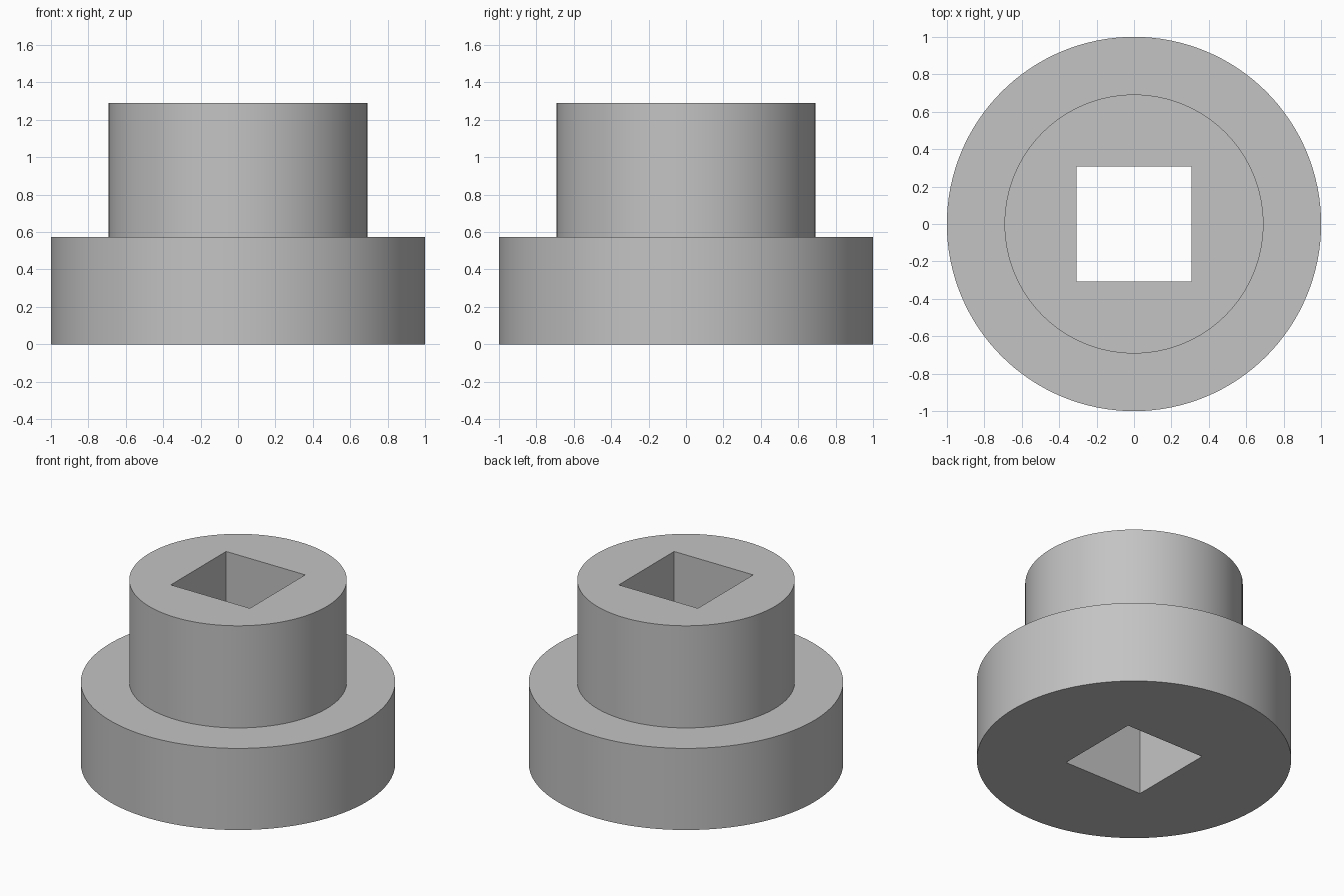
import bpy
import bmesh

if "Cube" in bpy.data.objects:
    bpy.data.objects.remove(bpy.data.objects["Cube"], do_unlink=True)

FLANGE_RADIUS, FLANGE_TOP = 1.0, 0.573
COLLAR_RADIUS, COLLAR_TOP = 0.692, 1.29
BORE_WIDTH = 0.614
SIDES = 128

grey = bpy.data.materials.new("plain grey")
grey.use_nodes = True
colour = (0.55, 0.55, 0.55, 1)
grey.diffuse_color = colour
grey.node_tree.nodes["Principled BSDF"].inputs["Base Color"].default_value = colour


def add_object(name, bm):
    mesh = bpy.data.meshes.new(name)
    bmesh.ops.recalc_face_normals(bm, faces=bm.faces)
    bm.to_mesh(mesh)
    bm.free()
    mesh.materials.append(grey)
    obj = bpy.data.objects.new(name, mesh)
    bpy.context.collection.objects.link(obj)
    return obj


# Stepped body: rings joined from the underside up to the collar top
bm = bmesh.new()
profile = [(FLANGE_RADIUS, 0), (FLANGE_RADIUS, FLANGE_TOP),
           (COLLAR_RADIUS, FLANGE_TOP), (COLLAR_RADIUS, COLLAR_TOP)]
rings = []
for radius, height in profile:
    ring = bmesh.ops.create_circle(bm, segments=SIDES, radius=radius)["verts"]
    for v in ring:
        v.co.z = height
    rings.append(ring)
for low, high in zip(rings, rings[1:]):
    for i in range(SIDES):
        j = (i + 1) % SIDES
        bm.faces.new((low[i], low[j], high[j], high[i]))
bm.faces.new(rings[0])
bm.faces.new(rings[-1])
body = add_object("stepped_bushing", bm)

# Square bore, cut right through
bm = bmesh.new()
bmesh.ops.create_cube(bm, size=1)
bmesh.ops.scale(bm, vec=(BORE_WIDTH, BORE_WIDTH, COLLAR_TOP * 2), verts=bm.verts)
bmesh.ops.translate(bm, vec=(0, 0, COLLAR_TOP / 2), verts=bm.verts)
cutter = add_object("bore_cutter", bm)
cutter.hide_render = True

bore = body.modifiers.new("square bore", "BOOLEAN")
bore.operation = "DIFFERENCE"
bore.solver = "EXACT"
bore.object = cutter

bpy.ops.object.select_all(action="DESELECT")
body.select_set(True)
bpy.context.view_layer.objects.active = body
bpy.ops.object.modifier_apply(modifier=bore.name)
bpy.data.objects.remove(cutter, do_unlink=True)

# Smooth round walls, crisp rims
bpy.ops.object.shade_smooth_by_angle(angle=0.52)
